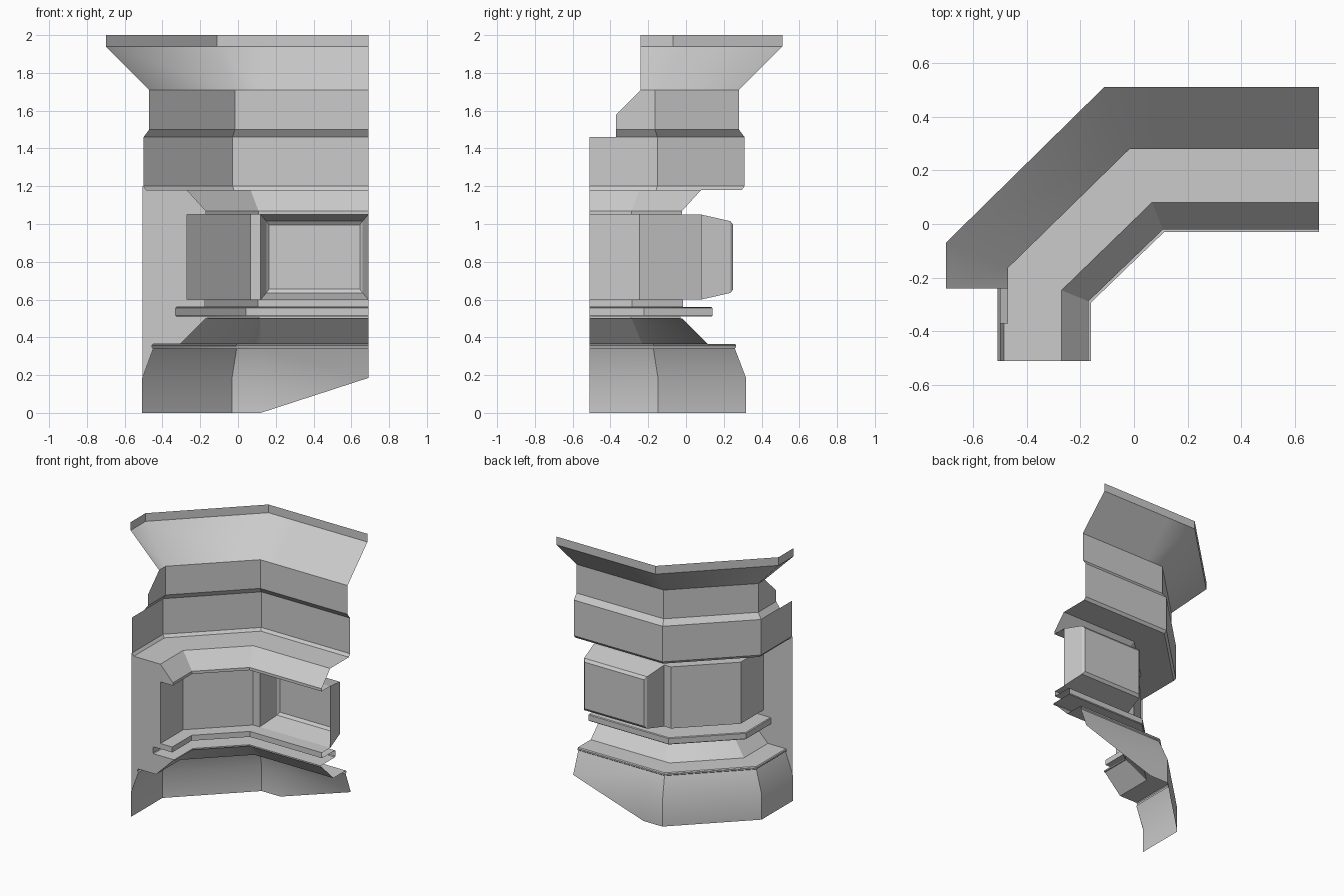
import bpy, bmesh, math

if "Cube" in bpy.data.objects:
    bpy.data.objects.remove(bpy.data.objects["Cube"])

END_X, END_Y, SPLIT_X = 0.69, -0.51, 0.12
T = math.tan(math.radians(22.5))


def finish(name, bm):
    bmesh.ops.remove_doubles(bm, verts=bm.verts[:], dist=0.0005)
    me = bpy.data.meshes.new(name)
    bm.to_mesh(me)
    bm.free()
    ob = bpy.data.objects.new(name, me)
    bpy.context.collection.objects.link(ob)
    bpy.ops.object.select_all(action='DESELECT')
    ob.select_set(True)
    bpy.context.view_layer.objects.active = ob
    bpy.ops.object.shade_smooth_by_angle(angle=math.radians(32))
    return ob


def row(d, z, end_y):
    """One line of the shell at outward offset d, following the mitred path."""
    x = -(d + 0.19)
    z_right = max(z, 0.185)          # the skirt rises towards the right end
    return [(END_X, d, z_right), (SPLIT_X, d, z), (0.10 - T * d, d, z),
            (x, -0.28 + T * d, z), (x, end_y, z)]


def sweep(name, profile, hole=None):
    """Sweep (d, z, end_y) points, top to bottom; hole = segment left open on the right."""
    bm = bmesh.new()
    rows = [[bm.verts.new(p) for p in row(*(q if len(q) == 3 else (*q, END_Y)))]
            for q in profile]
    for i, (a, b) in enumerate(zip(rows, rows[1:])):
        for c in range(4):
            if i == hole and c == 0:
                continue
            bm.faces.new((b[c], b[c + 1], a[c + 1], a[c]))
    return finish(name, bm)


# Flared crown and neck, stepped back at the left end
sweep("flared_crown", [(0.51, 2.0, -0.24), (0.51, 1.94, -0.24), (0.28, 1.71, -0.24),
                       (0.28, 1.58, -0.37), (0.28, 1.50, -0.37), (0.31, 1.46, -0.37)])

# Upper band with its sloped underside
upper = [(0.31, 1.46), (0.31, 1.20), (0.295, 1.18), (0.08, 1.18), (-0.02, 1.07), (-0.02, 1.05)]
sweep("upper_band", upper)

# Window band, open where the bay sits
band = [(-0.02, 1.05), (0.08, 1.05), (0.08, 0.60), (-0.015, 0.60)]
sweep("window_band", band, hole=1)

# Sill rail
sill = [(-0.015, 0.60), (-0.015, 0.56), (0.135, 0.56), (0.14, 0.555), (0.14, 0.515),
        (0.135, 0.51), (-0.03, 0.51), (-0.03, 0.50)]
sweep("sill_rail", sill)

# Sloped apron, lip and skirt
skirt = [(-0.03, 0.50), (-0.02, 0.50), (0.115, 0.365), (0.26, 0.365), (0.265, 0.358),
         (0.265, 0.348), (0.258, 0.342), (0.318, 0.185), (0.318, 0.0)]
sweep("lower_skirt", skirt)

# Tapered window bay
bm = bmesh.new()
rings = []
for d, x0, x1, z0, z1 in [(0.08, SPLIT_X, END_X, 0.60, 1.05),
                          (0.235, 0.15, 0.66, 0.635, 1.015),
                          (0.25, 0.165, 0.645, 0.655, 0.995)]:
    rings.append([bm.verts.new(p) for p in
                  [(x0, d, z0), (x0, d, z1), (x1, d, z1), (x1, d, z0)]])
for a, b in zip(rings, rings[1:]):
    for i in range(4):
        j = (i + 1) % 4
        bm.faces.new((a[i], b[i], b[j], a[j])[::-1])
bm.faces.new(rings[-1])
bmesh.ops.recalc_face_normals(bm, faces=bm.faces[:])
if rings[-1][0].link_faces[0].normal.y < -0.5:
    bmesh.ops.reverse_faces(bm, faces=bm.faces[:])
finish("window_bay", bm)

# Flat end plate filling the recesses at the left end
bm = bmesh.new()
edge = upper[1:] + band + sill + skirt[:-1]
for (d0, z0), (d1, z1) in zip(edge, edge[1:]):
    if z0 - z1 > 0.001:
        pts = [(-0.505, z0), (-d0 - 0.19, z0), (-d1 - 0.19, z1), (-0.505, z1)]
        bm.faces.new([bm.verts.new((x, END_Y, z)) for x, z in pts])
finish("end_plate", bm)
